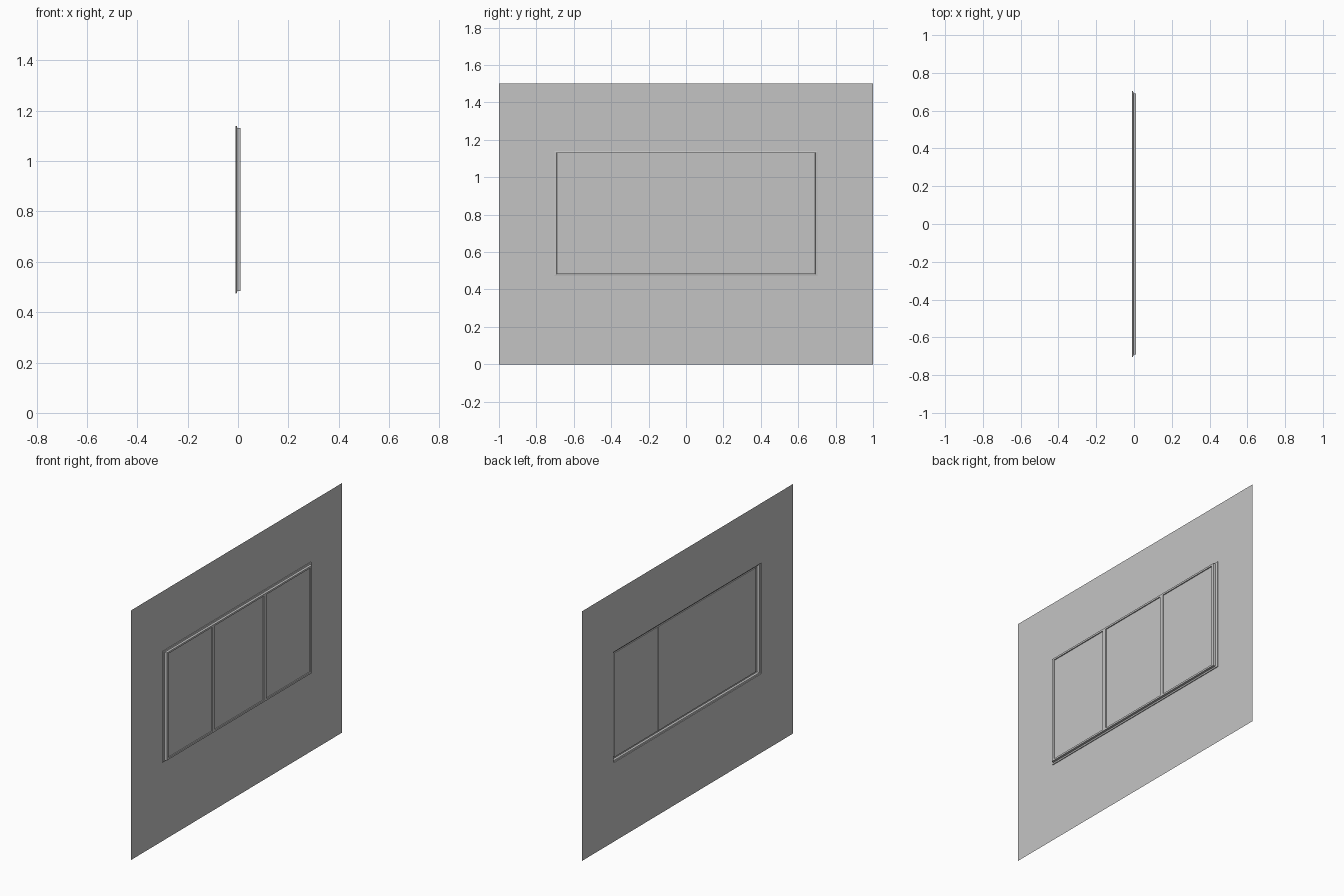
import bpy
import bmesh

cube = bpy.data.objects.get("Cube")
if cube:
    bpy.data.objects.remove(cube, do_unlink=True)

GREY = (0.55, 0.55, 0.55, 1)
grey = bpy.data.materials.new("plain grey")
grey.use_nodes = True
grey.diffuse_color = GREY
grey.node_tree.nodes["Principled BSDF"].inputs["Base Color"].default_value = GREY

# Window opening: half width, middle height, half height
HALF_Y, MID_Z, HALF_Z = 0.705, 0.8075, 0.3325
BACK, PANE, FRONT = -0.01, 0.004, 0.01
INNER = 0.033


def finish(name, bm):
    mesh = bpy.data.meshes.new(name)
    bm.to_mesh(mesh)
    bm.free()
    mesh.materials.append(grey)
    obj = bpy.data.objects.new(name, mesh)
    bpy.context.collection.objects.link(obj)
    return obj


def rectangle(bm, x, y0, y1, z0, z1):
    corners = ((y0, z0), (y1, z0), (y1, z1), (y0, z1))
    return [bm.verts.new((x, y, z)) for y, z in corners]


def opening(bm, x, inset):
    """Rectangle following the window opening, moved inwards."""
    hy, hz = HALF_Y - inset, HALF_Z - inset * 0.6
    return rectangle(bm, x, -hy, hy, MID_Z - hz, MID_Z + hz)


def bridge(bm, outer, inner):
    for i in range(4):
        j = (i + 1) % 4
        bm.faces.new((outer[i], outer[j], inner[j], inner[i]))


# Thin wall sheet around the opening
bm = bmesh.new()
bridge(bm, rectangle(bm, BACK, -1, 1, 0, 1.5), opening(bm, BACK, 0))
finish("wall", bm)

# Stepped frame: profile of (inset, x) swept round the opening
profile = [(0, BACK), (0, -0.005), (0.013, -0.003), (0.015, FRONT),
           (INNER, FRONT), (INNER, PANE)]
bm = bmesh.new()
loops = [opening(bm, x, inset) for inset, x in profile]
for outer, inner in zip(loops, loops[1:]):
    bridge(bm, outer, inner)
finish("window_frame", bm)

# One flat sheet for the three panes
bm = bmesh.new()
bm.faces.new(opening(bm, PANE, INNER))
finish("window_panes", bm)

# Two upright bars between the panes
hz = HALF_Z - INNER * 0.6
for name, y in (("right_bar", -0.245), ("left_bar", 0.245)):
    bm = bmesh.new()
    bmesh.ops.create_cube(bm, size=1)
    bmesh.ops.scale(bm, vec=(0.007, 0.026, 2 * hz), verts=bm.verts)
    bmesh.ops.translate(bm, vec=(0.0065, y, MID_Z), verts=bm.verts)
    finish(name, bm)
